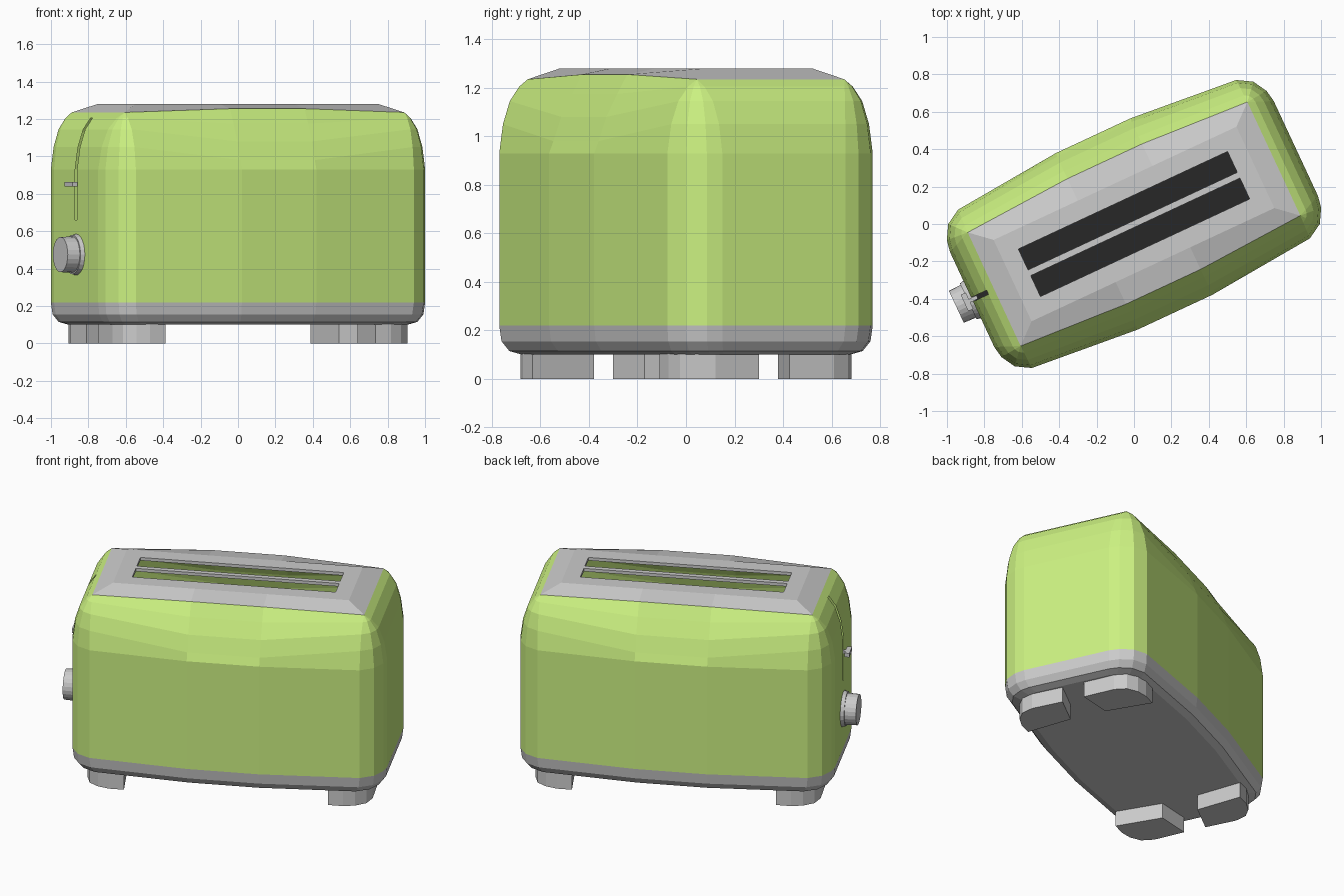
import bpy, bmesh, math
from mathutils import Matrix

if "Cube" in bpy.data.objects:
    bpy.data.objects.remove(bpy.data.objects["Cube"])

TURN = math.radians(25)   # whole toaster is turned about z


def material(name, rgb):
    m = bpy.data.materials.new(name)
    m.diffuse_color = (*rgb, 1)
    m.use_nodes = True
    m.node_tree.nodes["Principled BSDF"].inputs["Base Color"].default_value = m.diffuse_color
    return m


GREEN = material("green_enamel", (0.60, 0.88, 0.22))
DARK = material("dark_inside", (0.02, 0.02, 0.02))


def finish(name, bm, mat=None, closed=False):
    bmesh.ops.remove_doubles(bm, verts=bm.verts, dist=0.0005)
    if closed:
        bmesh.ops.recalc_face_normals(bm, faces=bm.faces)
    me = bpy.data.meshes.new(name)
    bm.to_mesh(me)
    bm.free()
    ob = bpy.data.objects.new(name, me)
    ob.rotation_euler.z = TURN
    if mat:
        me.materials.append(mat)
    bpy.context.collection.objects.link(ob)
    return ob


def loft(bm, rings, skip=lambda level, i: False):
    """Bridge closed rings of points, bottom to top; returns vertex rings."""
    vs = [[bm.verts.new(p) for p in r] for r in rings]
    n = len(vs[0])
    for k in range(len(vs) - 1):
        for i in range(n):
            j = (i + 1) % n
            if not skip(k, i):
                bm.faces.new((vs[k][i], vs[k][j], vs[k + 1][j], vs[k + 1][i]))
    return vs


def four_way(quad):
    """Mirror a first-quadrant run (end to side) into a full loop."""
    back = quad[::-1]
    return (list(quad) + [(-p[0], *p[1:]) for p in back]
            + [(-p[0], -p[1], *p[2:]) for p in quad]
            + [(p[0], -p[1], *p[2:]) for p in back])


# plan outline of the shell and the matching points on the panel edge
n_slit = 9   # index of the last point before the lever slit
outer = four_way([(.955, .28), (.943, .345), (.90, .42), (.82, .467), (.22, .52)])
inner = four_way([(.825, .335)] * 4 + [(.22, .37)])
outer[n_slit + 1:n_slit + 1] = [(-.955, .012), (-.955, -.012)]
inner[n_slit + 1:n_slit + 1] = [(-.825, .012), (-.825, -.012)]


def shell_ring(t, z_side, z_corner):
    return [(a[0] + (b[0] - a[0]) * t, a[1] + (b[1] - a[1]) * t,
             z_side if abs(a[0]) < .5 else z_corner) for a, b in zip(outer, inner)]


# green body shell with open lever slit
bm = bmesh.new()
levels = [(0, .22, .22), (0, .66, .66), (0, .93, .93), (.13, .98, 1.05),
          (.37, 1.08, 1.145), (.7, 1.175, 1.205), (1, 1.255, 1.235)]
vs = [shell_ring(*l) for l in levels]
loft(bm, vs, skip=lambda k, i: i == n_slit + 1 and 1 <= k <= 4)
finish("body_shell", bm, GREEN)

# grey base skirt with rounded lower edge
def inset_ring(off, z):
    return [(x * (1 - off / .955), y * (1 - off / .52), z) for x, y in outer]

bm = bmesh.new()
vs = loft(bm, [inset_ring(.08, .10), inset_ring(.035, .115),
               inset_ring(.008, .155), inset_ring(0, .22)])
bm.faces.new(vs[0][::-1])
finish("base_skirt", bm)

# dark floor seen through the slots
bm = bmesh.new()
bm.faces.new([bm.verts.new(p) for p in inset_ring(.015, .24)])
finish("inner_floor", bm, DARK)

# grey top panel with two slots
bm = bmesh.new()
loft(bm, [four_way([(.825, .335, 1.235), (.22, .37, 1.255)]),
          four_way([(.716, .24, 1.28), (.22, .24, 1.28)])])
us = [-.716, -.617, -.22, .22, .617, .716]
ws = [-.24, -.14, -.017, .017, .14, .24]
for i in range(5):
    for j in range(5):
        if i in (1, 2, 3) and j in (1, 3):
            continue
        bm.faces.new([bm.verts.new((us[a], ws[b], 1.28)) for a, b in
                      ((i, j), (i + 1, j), (i + 1, j + 1), (i, j + 1))])
panel = finish("top_panel", bm)
mod = panel.modifiers.new("thickness", "SOLIDIFY")
mod.thickness = .02
mod.offset = -1

# four corner feet
foot = [(.86, .07), (.865, .27), (.84, .345), (.78, .39), (.71, .41),
        (.62, .41), (.65, .115)]
for end, su in (("right", 1), ("left", -1)):
    for side, sv in (("back", 1), ("front", -1)):
        bm = bmesh.new()
        vs = loft(bm, [[(u * su, v * sv, z) for u, v in foot] for z in (0, .115)])
        bm.faces.new(vs[0])
        bm.faces.new(vs[1])
        finish(f"foot_{side}_{end}", bm, closed=True)


# browning dial on the left end
def disc(name, radius, u0, u1, bevel):
    bm = bmesh.new()
    place = (Matrix.Translation(((u0 + u1) / 2, 0, .475))
             @ Matrix.Rotation(math.radians(-90), 4, 'Y'))
    bmesh.ops.create_cone(bm, cap_ends=True, segments=24, radius1=radius,
                          radius2=radius - bevel, depth=abs(u1 - u0), matrix=place)
    finish(name, bm, closed=True)


disc("dial_flange", .113, -.945, -.978, .008)
disc("dial_knob", .097, -.97, -1.048, .003)


# lever handle and its stem
def box(name, centre, size):
    bm = bmesh.new()
    bmesh.ops.create_cube(bm, size=1, matrix=Matrix.Translation(centre)
                          @ Matrix.Diagonal((*size, 1)))
    finish(name, bm, closed=True)


box("lever_handle", (-.985, 0, .851), (.03, .096, .026))
box("lever_stem", (-.95, 0, .851), (.05, .02, .02))
